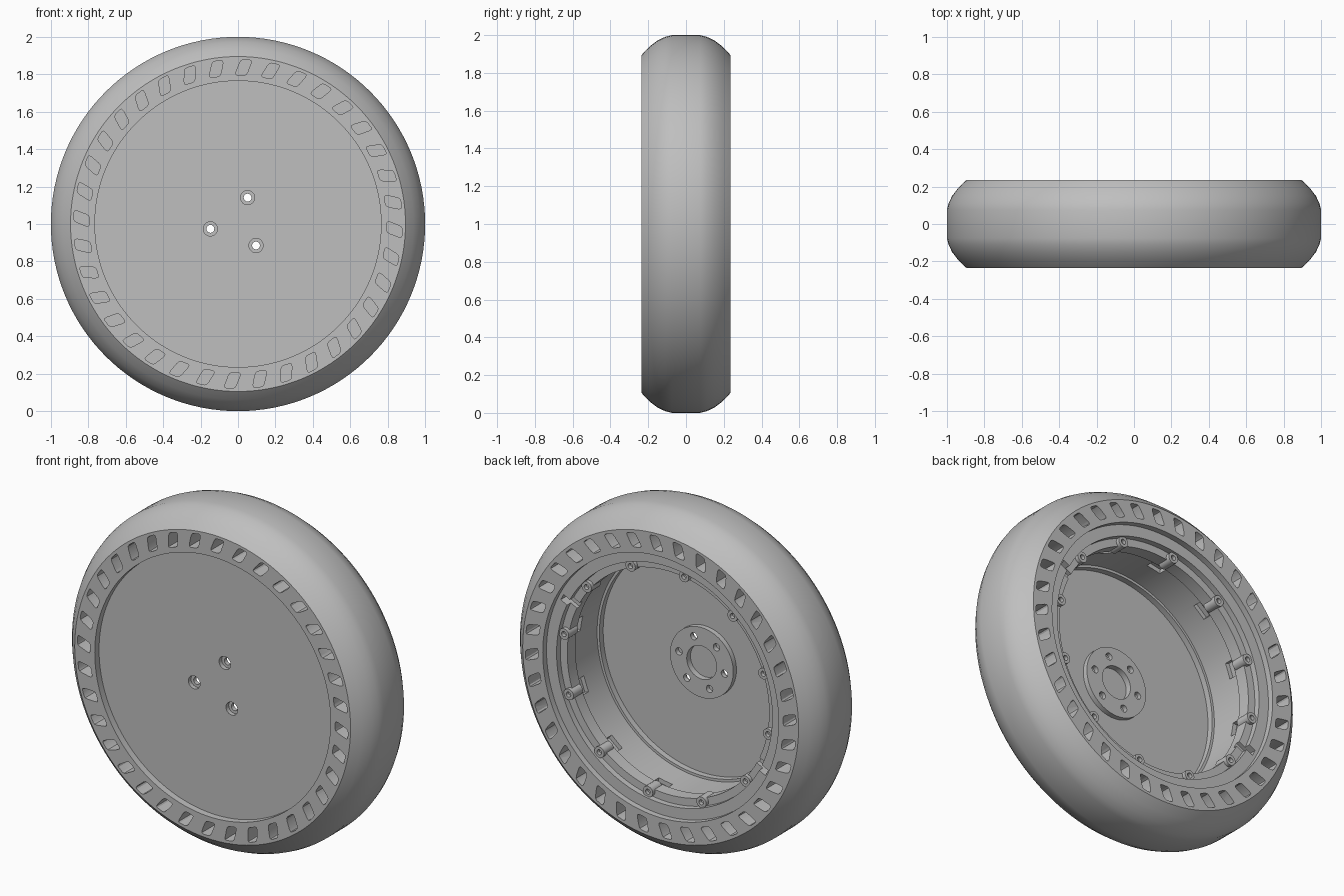
import bpy, bmesh, math
from mathutils import Matrix, Vector

if "Cube" in bpy.data.objects:
    bpy.data.objects.remove(bpy.data.objects["Cube"])

grey = bpy.data.materials.new("plain_grey")
grey.diffuse_color = (0.52, 0.52, 0.52, 1)
grey.use_nodes = True
grey.node_tree.nodes["Principled BSDF"].inputs["Base Color"].default_value = grey.diffuse_color


def finish(bm, name, z=1.0, x=0.0):
    bmesh.ops.recalc_face_normals(bm, faces=bm.faces)
    mesh = bpy.data.meshes.new(name)
    bm.to_mesh(mesh)
    bm.free()
    mesh.materials.append(grey)
    obj = bpy.data.objects.new(name, mesh)
    obj.location = (x, 0, z)
    bpy.context.collection.objects.link(obj)
    return obj


def revolve(name, profile, steps, closed, x=0.0, z=1.0):
    """Spin (radius, y) points around the y axis."""
    bm = bmesh.new()
    vs = [bm.verts.new((r, y, 0)) for r, y in profile]
    pairs = list(zip(vs, vs[1:])) + ([(vs[-1], vs[0])] if closed else [])
    edges = [bm.edges.new(p) for p in pairs]
    bmesh.ops.spin(bm, geom=vs + edges, cent=(0, 0, 0), axis=(0, 1, 0),
                   angle=math.tau, steps=steps, use_duplicate=False)
    bmesh.ops.remove_doubles(bm, verts=bm.verts, dist=1e-5)
    return finish(bm, name, z, x)


def prism(bm, pts, y0, y1, angle=0.0):
    """Extrude (tangent, radial) points along y; angle turns clockwise from the top."""
    rot = Matrix.Rotation(angle, 3, 'Y')
    low = [bm.verts.new(rot @ Vector((a, y0, b))) for a, b in pts]
    high = [bm.verts.new(rot @ Vector((a, y1, b))) for a, b in pts]
    bm.faces.new(low)
    bm.faces.new(high[::-1])
    n = len(pts)
    for i in range(n):
        j = (i + 1) % n
        bm.faces.new((low[j], low[i], high[i], high[j]))


def circle(r, cx=0.0, cz=0.0, n=24):
    return [(cx + r * math.cos(math.tau * i / n), cz + r * math.sin(math.tau * i / n))
            for i in range(n)]


def rounded(corners, f=0.22):
    out = []
    for i, c in enumerate(corners):
        c, a, b = Vector(c), Vector(corners[i - 1]), Vector(corners[(i + 1) % len(corners)])
        p, q = c.lerp(a, f), c.lerp(b, f)
        out += [p, (p + q) * 0.25 + c * 0.5, q]
    return [tuple(v) for v in out]


def cut(obj, bm):
    cutter = finish(bm, "cutter")
    cutter.hide_render = True
    mod = obj.modifiers.new("cut", 'BOOLEAN')
    mod.operation, mod.solver, mod.object = 'DIFFERENCE', 'EXACT', cutter
    bpy.context.view_layer.objects.active = obj
    bpy.ops.object.modifier_apply(modifier=mod.name)
    bpy.data.objects.remove(cutter)


def smooth(obj):
    bpy.ops.object.select_all(action='DESELECT')
    obj.select_set(True)
    bpy.context.view_layer.objects.active = obj
    bpy.ops.object.shade_smooth_by_angle(angle=math.radians(28))


# Tyre: crowned tread, flat sidewalls
side = [(1.0, 0.075), (0.991, 0.11), (0.972, 0.15), (0.938, 0.195), (0.895, 0.235), (0.765, 0.235)]
tyre = revolve("tyre", [(r, -y) for r, y in side[::-1]] + side, 128, True)

# Slanted pockets in both sidewalls
bm = bmesh.new()
pocket = rounded([(-0.045, 0.795), (0.017, 0.795), (0.045, 0.878), (-0.015, 0.878)])
for i in range(36):
    a = math.radians(2 + 10 * i)
    prism(bm, pocket, -0.3, -0.115, a)
    prism(bm, pocket, 0.115, 0.3, a)
cut(tyre, bm)
smooth(tyre)

# Rim: front plate, stepped cavity open to the back, raised hub mount
rim = revolve("rim", [
    (0, -0.195), (0.766, -0.195), (0.766, 0.2), (0.70, 0.2), (0.70, 0.165),
    (0.655, 0.165), (0.655, 0.09), (0.675, 0.09), (0.675, -0.14), (0.66, -0.14),
    (0.66, -0.175), (0.205, -0.175), (0.205, -0.145), (0.097, -0.145),
    (0.097, -0.18), (0, -0.18)], 128, False)

# Hub bolt holes: every other one runs through to a counterbore in front
bores, holes = bmesh.new(), bmesh.new()
for k in range(6):
    a = math.radians(10 + 60 * k)
    cx, cz = 0.15 * math.cos(a), 0.15 * math.sin(a)
    through = k % 2 == 1
    prism(holes, circle(0.021, cx, cz), -0.3 if through else -0.172, 0.0)
    if through:
        prism(bores, circle(0.038, cx, cz), -0.3, -0.17)
cut(rim, bores)
cut(rim, holes)

# Two cable slots across the lip and shallow notches around the cavity wall
bm = bmesh.new()
for deg in (63, 243):
    prism(bm, [(-0.02, 0.62), (0.02, 0.62), (0.02, 0.745), (-0.02, 0.745)], 0.14, 0.3, math.radians(deg))
for k in range(12):
    prism(bm, [(-0.045, 0.6), (0.045, 0.6), (0.045, 0.7), (-0.045, 0.7)], 0.02, 0.07,
          math.radians(20 + 30 * k))
cut(rim, bm)
smooth(rim)

# Screw bosses around the lip
for k in range(12):
    a = math.radians(10 + 30 * k)
    boss = revolve("screw_boss", [(0.015, 0.1), (0.032, 0.1), (0.032, 0.187), (0.015, 0.187)],
                   20, True, 0.672 * math.cos(a), 1 + 0.672 * math.sin(a))
    smooth(boss)
